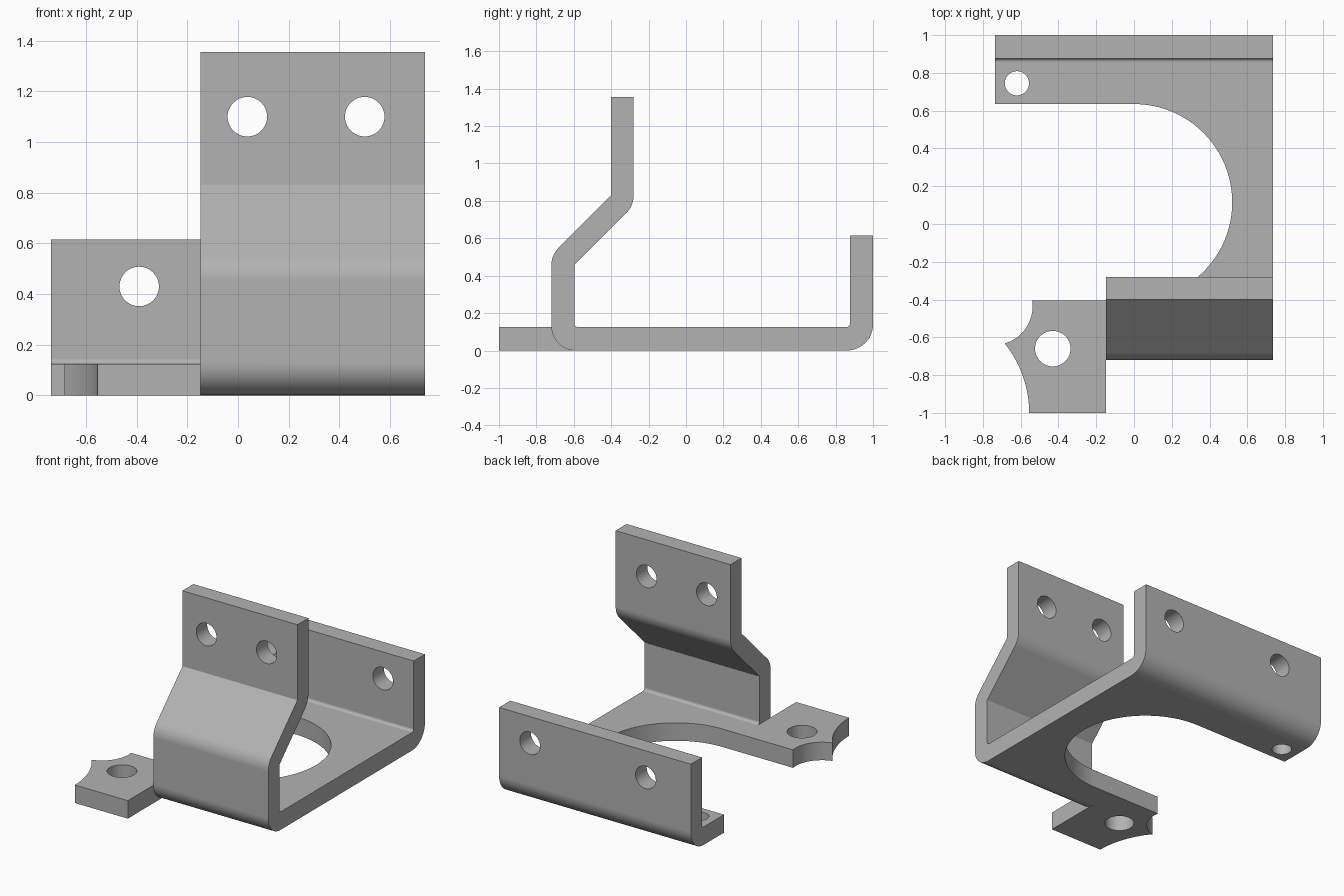
import bpy, bmesh, math
from mathutils import Vector, Matrix

cube = bpy.data.objects.get("Cube")
if cube:
    bpy.data.objects.remove(cube, do_unlink=True)

steel = bpy.data.materials.new("plain grey steel")
steel.use_nodes = True
GREY = (0.45, 0.45, 0.45, 1)
steel.diffuse_color = GREY
steel.node_tree.nodes["Principled BSDF"].inputs["Base Color"].default_value = GREY

HALF = 0.737      # half width
T = 0.125         # sheet thickness


def make_object(name, bm):
    bmesh.ops.recalc_face_normals(bm, faces=bm.faces)
    mesh = bpy.data.meshes.new(name)
    bm.to_mesh(mesh)
    bm.free()
    mesh.materials.append(steel)
    obj = bpy.data.objects.new(name, mesh)
    bpy.context.collection.objects.link(obj)
    return obj


def prism(name, points, offset):
    """Extrude a closed loop of 3D points along offset."""
    bm = bmesh.new()
    face = bm.faces.new([bm.verts.new(p) for p in points])
    out = bmesh.ops.extrude_face_region(bm, geom=[face])
    bmesh.ops.translate(bm, vec=offset, verts=[
        v for v in out["geom"] if isinstance(v, bmesh.types.BMVert)])
    return make_object(name, bm)


def block(name, x0, x1, y0, y1, z0, z1):
    loop = [(x0, y0, z0), (x1, y0, z0), (x1, y1, z0), (x0, y1, z0)]
    return prism(name, loop, (0, 0, z1 - z0))


def cylinder(name, centre, radius, depth, along_y=False, segments=48):
    bm = bmesh.new()
    mat = Matrix.Translation(centre)
    if along_y:
        mat = mat @ Matrix.Rotation(math.pi / 2, 4, "X")
    bmesh.ops.create_cone(bm, cap_ends=True, segments=segments, radius1=radius,
                          radius2=radius, depth=depth, matrix=mat)
    return make_object(name, bm)


def rounded(corners, steps=10):
    """Round each (y, z, radius) corner with a tangent arc."""
    pts = []
    for i, (y, z, r) in enumerate(corners):
        p = Vector((y, z))
        if r == 0:
            pts.append(p)
            continue
        a = (Vector(corners[i - 1][:2]) - p).normalized()
        b = (Vector(corners[(i + 1) % len(corners)][:2]) - p).normalized()
        half = a.angle(b) / 2
        centre = p + (a + b).normalized() * r / math.sin(half)
        start = p + a * r / math.tan(half) - centre
        end = p + b * r / math.tan(half) - centre
        sweep = start.angle(end)
        for k in range(steps + 1):
            t = k / steps
            pts.append(centre + (start * math.sin((1 - t) * sweep)
                                 + end * math.sin(t * sweep)) / math.sin(sweep))
    return pts


def combine(target, other, operation="DIFFERENCE"):
    other.hide_render = True
    mod = target.modifiers.new("combine", "BOOLEAN")
    mod.operation = operation
    mod.solver = "EXACT"
    mod.object = other
    bpy.context.view_layer.objects.active = target
    bpy.ops.object.modifier_apply(modifier=mod.name)
    bpy.data.objects.remove(other, do_unlink=True)


# Bent sheet: joggled front wall, floor and back wall
section = rounded([
    (-0.28, 1.355, 0), (-0.4, 1.355, 0), (-0.4, 0.83, 0.006),
    (-0.72, 0.51, 0.13), (-0.72, 0, 0.13), (1, 0, 0.14),
    (1, 0.615, 0), (0.877, 0.615, 0), (0.877, T, 0.02),
    (-0.597, T, 0.02), (-0.597, 0.458, 0.006), (-0.28, 0.775, 0.13)])
bracket = prism("bent_bracket", [(-HALF, p.x, p.y) for p in section],
                (2 * HALF, 0, 0))

# Front wall only spans the left part of the width
combine(bracket, block("wall_cutter", -1, -0.147, -1.1, -0.2, -0.1, 2))

# Flat foot tab with two scooped edges
tab = block("foot_tab", -0.7, -0.147, -1, -0.3, 0, T)
combine(tab, cylinder("small_scoop", (-0.74, -0.437, 0), 0.203, 1))
combine(tab, cylinder("large_scoop", (-1.141, -1, 0), 0.586, 1, segments=128))
combine(bracket, tab, "UNION")

# Round-ended window in the floor, open at the side
R, CY = 0.52, 0.115
arc = [math.pi / 2 - math.pi * k / 48 for k in range(49)]
window = [(R * math.cos(a), CY + R * math.sin(a), -0.1) for a in arc]
window += [(-1, CY - R, -0.1), (-1, CY + R, -0.1)]
combine(bracket, prism("window_cutter", window, (0, 0, 0.4)))

# Bolt holes in the walls, tab and arm
for x, y, z in [(0.037, -0.34, 1.1), (0.5, -0.34, 1.1),
                (-0.39, 0.94, 0.43), (0.5, 0.94, 0.43)]:
    combine(bracket, cylinder("wall_hole", (x, y, z), 0.078, 0.4, True))
for x, y, r in [(-0.43, -0.66, 0.094), (-0.62, 0.745, 0.064)]:
    combine(bracket, cylinder("floor_hole", (x, y, 0), r, 0.5))

# Smooth bends with crisp cut edges
bpy.ops.object.select_all(action="DESELECT")
bracket.select_set(True)
bpy.context.view_layer.objects.active = bracket
bpy.ops.object.shade_smooth_by_angle(angle=math.radians(30))
normals = bracket.modifiers.new("flat_face_normals", "WEIGHTED_NORMAL")
normals.keep_sharp = True
